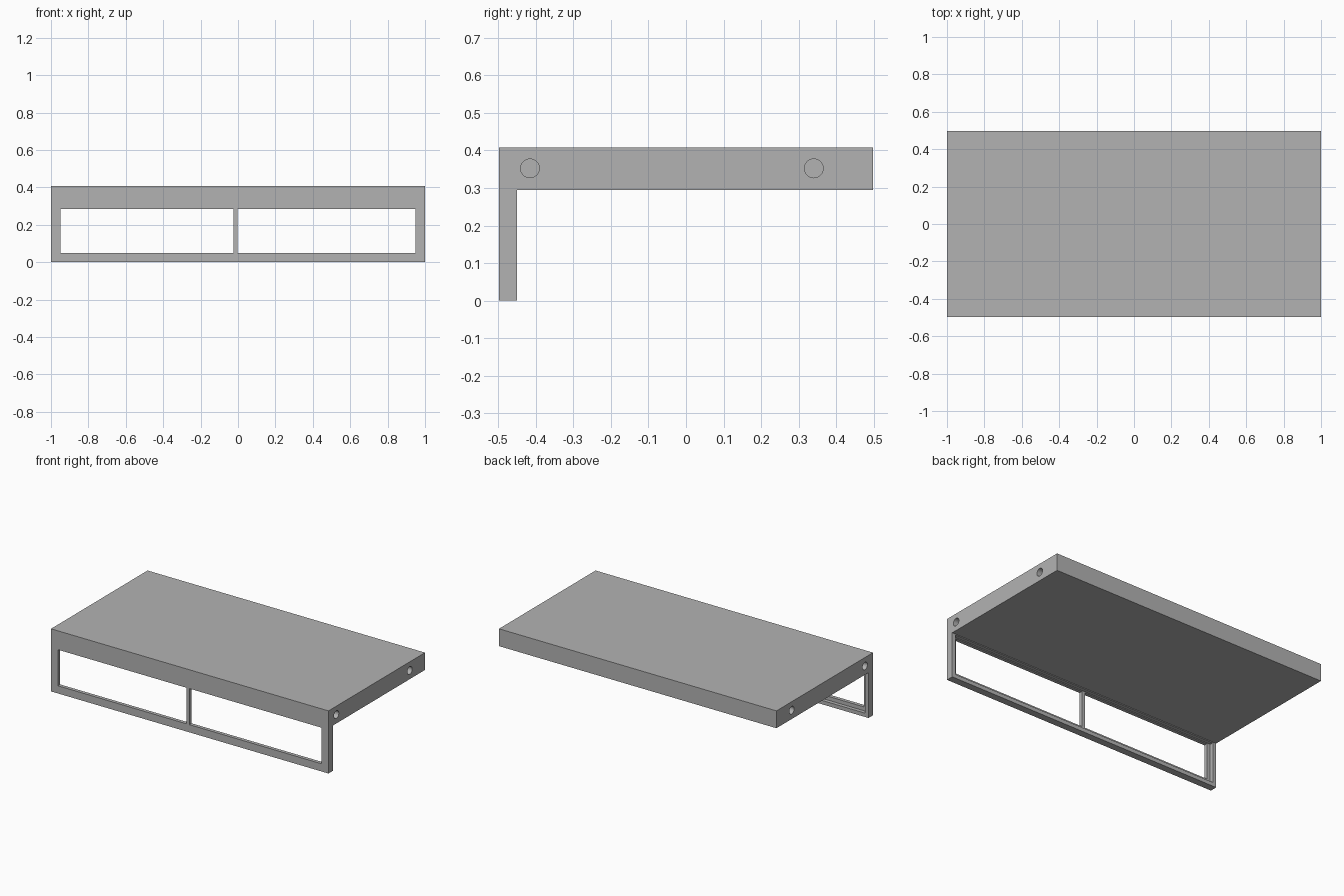
import bpy, bmesh, math
from mathutils import Matrix

if "Cube" in bpy.data.objects:
    bpy.data.objects.remove(bpy.data.objects["Cube"])

HALF_X, HALF_Y, TOP = 1.0, 0.497, 0.408
UNDER, FRAME_BACK, STEP = 0.295, -0.45, -0.474

grey = bpy.data.materials.new("plain grey")
grey.use_nodes = True
grey.diffuse_color = (0.45, 0.45, 0.45, 1)
grey.node_tree.nodes["Principled BSDF"].inputs["Base Color"].default_value = grey.diffuse_color


def finish(name, bm):
    bmesh.ops.recalc_face_normals(bm, faces=bm.faces)
    mesh = bpy.data.meshes.new(name)
    bm.to_mesh(mesh)
    bm.free()
    mesh.materials.append(grey)
    obj = bpy.data.objects.new(name, mesh)
    bpy.context.collection.objects.link(obj)
    return obj


def box_cutter(name, x0, x1, y0, y1, z0, z1):
    bm = bmesh.new()
    place = Matrix.Translation(((x0 + x1) / 2, (y0 + y1) / 2, (z0 + z1) / 2))
    size = Matrix.Diagonal((x1 - x0, y1 - y0, z1 - z0, 1))
    bmesh.ops.create_cube(bm, size=1, matrix=place @ size)
    return finish(name, bm)


def hole_cutter(name, x, y, z):
    bm = bmesh.new()
    place = Matrix.Translation((x, y, z)) @ Matrix.Rotation(math.pi / 2, 4, 'Y')
    bmesh.ops.create_cone(bm, cap_ends=True, segments=32, radius1=0.025,
                          radius2=0.025, depth=0.1, matrix=place)
    return finish(name, bm)


# Board and hanging front frame, one L-shaped profile extruded across
bm = bmesh.new()
profile = [(-HALF_Y, 0), (FRAME_BACK, 0), (FRAME_BACK, UNDER),
           (HALF_Y, UNDER), (HALF_Y, TOP), (-HALF_Y, TOP)]
face = bm.faces.new([bm.verts.new((-HALF_X, y, z)) for y, z in profile])
side = bmesh.ops.extrude_face_region(bm, geom=[face])["geom"]
bmesh.ops.translate(bm, vec=(2 * HALF_X, 0, 0),
                    verts=[v for v in side if isinstance(v, bmesh.types.BMVert)])
shelf = finish("shelf_with_front_frame", bm)

# Stepped recess behind the frame, then the two openings
cutters = [box_cutter("recess", -0.975, 0.975, STEP, FRAME_BACK + 0.05, 0.025, 0.29)]
for name, x0, x1 in (("right_opening", -0.95, -0.025), ("left_opening", -0.003, 0.95)):
    cutters.append(box_cutter(name, x0, x1, -0.6, -0.46, 0.05, 0.285))

# Blind round holes in both ends
for x in (-HALF_X, HALF_X):
    for y in (-0.415, 0.34):
        cutters.append(hole_cutter("end_hole", x, y, 0.352))

bpy.context.view_layer.objects.active = shelf
shelf.select_set(True)
for cutter in cutters:
    cutter.hide_render = True
    mod = shelf.modifiers.new("cut", 'BOOLEAN')
    mod.operation = 'DIFFERENCE'
    mod.solver = 'EXACT'
    mod.object = cutter
    bpy.ops.object.modifier_apply(modifier=mod.name)
    bpy.data.objects.remove(cutter)

bpy.ops.object.shade_smooth_by_angle(angle=math.radians(30))
